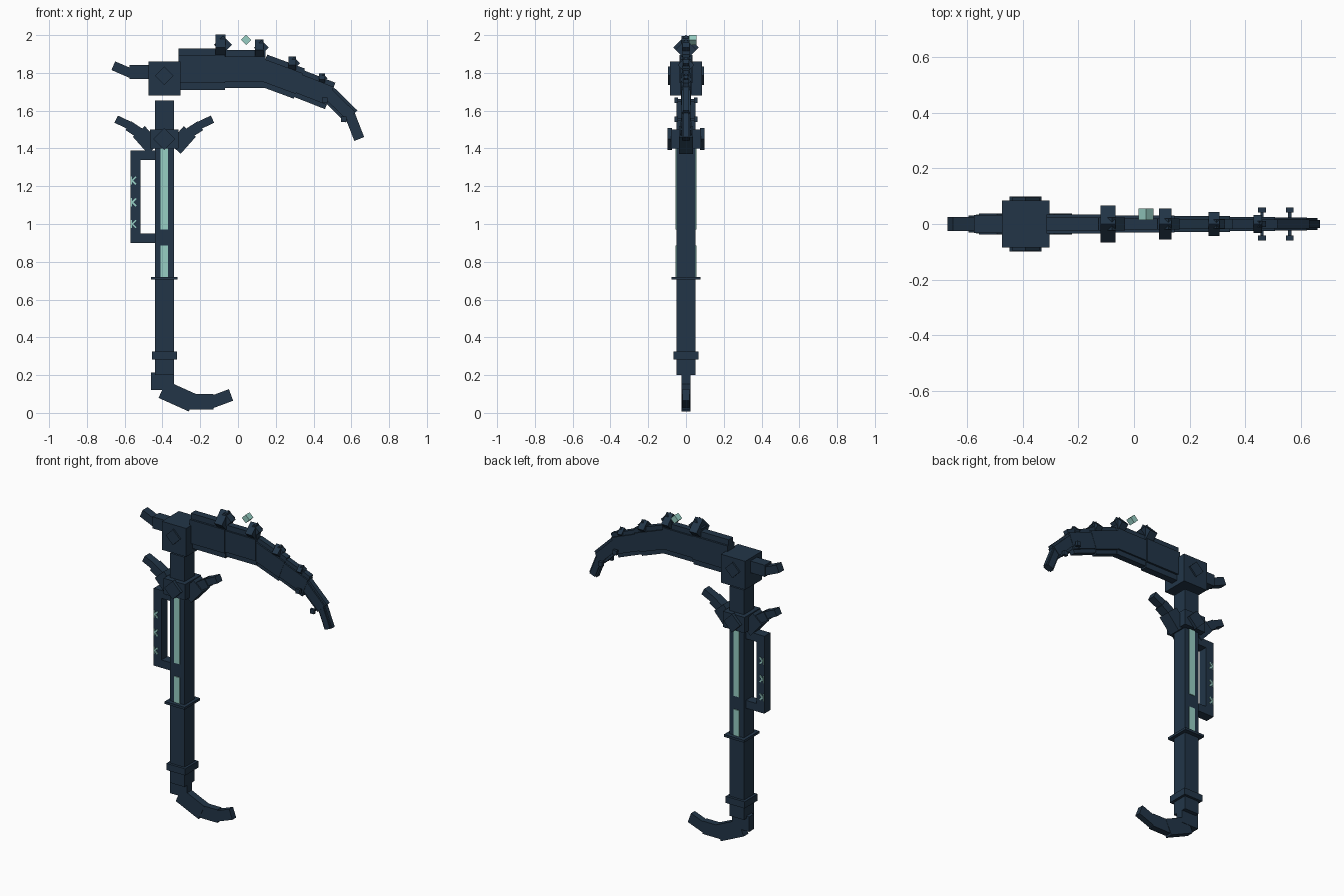
import bpy, bmesh, math
from mathutils import Matrix, Vector

cube = bpy.data.objects.get("Cube")
if cube:
    bpy.data.objects.remove(cube, do_unlink=True)


def material(name, rgb):
    m = bpy.data.materials.new(name)
    m.use_nodes = True
    m.diffuse_color = (*rgb, 1)
    bsdf = next(n for n in m.node_tree.nodes if n.type == 'BSDF_PRINCIPLED')
    bsdf.inputs["Base Color"].default_value = (*rgb, 1)
    return m


NAVY = material("dark navy", (0.016, 0.036, 0.064))
TEAL = material("pale teal", (0.31, 0.62, 0.55))


def box(name, centre, size, axis='Y', angle=0, mat=NAVY):
    """Box of a full size, turned about one axis at its centre."""
    bm = bmesh.new()
    bmesh.ops.create_cube(bm, size=1, matrix=Matrix.Rotation(angle, 4, axis) @ Matrix.Diagonal((*size, 1)))
    me = bpy.data.meshes.new(name)
    bm.to_mesh(me)
    bm.free()
    me.materials.append(mat)
    ob = bpy.data.objects.new(name, me)
    ob.location = centre
    bpy.context.collection.objects.link(ob)
    return ob


def span(name, x0, x1, z0, z1, depth, mat=NAVY, y=0):
    """Upright box from its front-view limits."""
    return box(name, ((x0 + x1) / 2, y, (z0 + z1) / 2), (x1 - x0, depth, z1 - z0), mat=mat)


def beam(name, p, q, height, depth, y=0, mat=NAVY):
    """Bar running from p to q in the xz plane."""
    d = Vector(q) - Vector(p)
    c = (Vector(p) + Vector(q)) / 2
    return box(name, (c.x, y, c.y), (d.length, depth, height), 'Y', -math.atan2(d.y, d.x), mat)


POLE = -0.39
QUARTER = math.pi / 4

# Pole and its bands
span("pole", POLE - 0.05, POLE + 0.05, 0.2, 1.655, 0.1)
span("thin_ring", POLE - 0.07, POLE + 0.07, 0.705, 0.72, 0.155)
span("lower_band", POLE - 0.066, POLE + 0.066, 0.283, 0.325, 0.132)
for z0, z1 in ((0.97, 1.4), (0.72, 0.885)):
    for s in (-1, 1):
        span("glow_strip", POLE - 0.02, POLE + 0.02, z0, z1, 0.006, TEAL, s * 0.052)

# Foot hook
span("foot_block", -0.46, -0.34, 0.12, 0.215, 0.05)
beam("hook_base", (-0.4, 0.125), (-0.24, 0.053), 0.1, 0.046)
span("hook_middle", -0.255, -0.13, 0.018, 0.1, 0.042)
beam("hook_tip", (-0.15, 0.053), (-0.037, 0.095), 0.065, 0.038)

# Side grip
span("grip_bar", -0.57, -0.515, 0.9, 1.39, 0.06)
span("grip_top", -0.53, -0.43, 1.34, 1.39, 0.06)
span("grip_bottom", -0.53, -0.43, 0.9, 0.95, 0.06)
for z in (1.23, 1.115, 1.0):
    for s in (-1, 1):
        span("grip_mark_stem", -0.568, -0.562, z - 0.022, z + 0.022, 0.005, TEAL, s * 0.032)
        for v in (-1, 1):
            beam("grip_mark_arm", (-0.56, z), (-0.54, z + v * 0.02), 0.009, 0.005, s * 0.032, TEAL)

# Collar with branching wings
span("collar", POLE - 0.075, POLE + 0.075, 1.4, 1.5, 0.16)
for s in (-1, 1):
    box("collar_diamond", (POLE, s * 0.086, 1.45), (0.082, 0.025, 0.082), 'Y', QUARTER)
    beam("wing_root", (POLE + s * 0.055, 1.4), (POLE + s * 0.135, 1.49), 0.085, 0.075)
    beam("wing_middle", (POLE + s * 0.09, 1.455), (POLE + s * 0.19, 1.52), 0.055, 0.06)
    beam("wing_tip", (POLE + s * 0.17, 1.515), (POLE + s * 0.255, 1.555), 0.042, 0.05)

# Head block and rear spike
span("head_block", -0.474, -0.304, 1.68, 1.86, 0.17)
for s in (-1, 1):
    box("head_diamond", (POLE, s * 0.085, 1.785), (0.07, 0.02, 0.07), 'Y', QUARTER)
span("spike_base", -0.575, -0.47, 1.768, 1.842, 0.065)
beam("spike_tip", (-0.56, 1.795), (-0.66, 1.838), 0.05, 0.05)

# Curved blade: thin core with thicker cheeks
segments = [
    ((-0.315, 1.82), (-0.07, 1.82), 0.22, 0.07),
    ((-0.08, 1.82), (0.145, 1.82), 0.2, 0.06),
    ((0.125, 1.817), (0.325, 1.743), 0.17, 0.056),
    ((0.3, 1.752), (0.488, 1.678), 0.15, 0.052),
    ((0.475, 1.692), (0.6, 1.57), 0.09, 0.048),
    ((0.592, 1.578), (0.642, 1.45), 0.056, 0.042),
]
for p, q, height, depth in segments:
    beam("blade_core", p, q, height, depth * 0.65)
    beam("blade_cheek", p, q, height * 0.68, depth)
for x, z in ((0.46, 1.655), (0.56, 1.555)):
    for s in (-1, 1):
        box("blade_stud", (x, s * 0.051, z), (0.028, 0.018, 0.028))
        box("stud_pin", (x, s * 0.032, z), (0.012, 0.03, 0.012))

# Crossed knobs along the blade's back
for x, z, r, width in ((-0.093, 1.935, 0.067, 0.054), (0.112, 1.922, 0.056, 0.046),
                       (0.288, 1.842, 0.044, 0.04), (0.445, 1.765, 0.033, 0.03)):
    side = r * math.sqrt(2)
    box("knob", (x, 0, z), (width, side, side), 'X', QUARTER)
    box("knob_cross", (x + r * 0.2, 0, z + r * 0.2), (r, r * 0.7, r), 'Y', QUARTER)

# Floating gem
box("gem", (0.043, 0.035, 1.975), (0.038, 0.04, 0.038), 'Y', QUARTER, TEAL)
